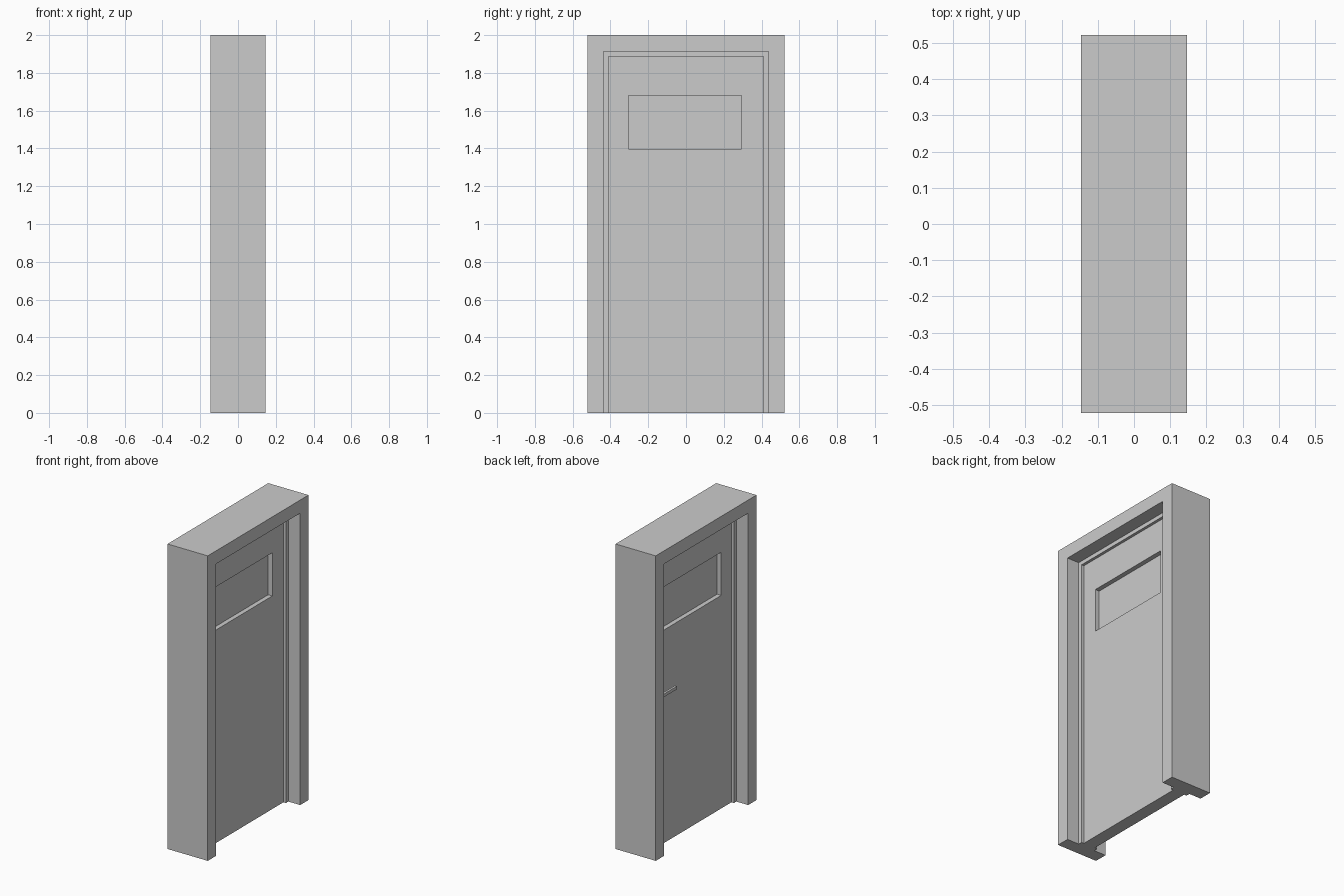
import bpy, bmesh

if "Cube" in bpy.data.objects:
    bpy.data.objects.remove(bpy.data.objects["Cube"])


def loft(name, loops, cap):
    """Skin a row of equal closed loops; cap the ends, or join last to first."""
    bm = bmesh.new()
    rows = [[bm.verts.new(p) for p in loop] for loop in loops]
    pairs = list(zip(rows, rows[1:]))
    if cap:
        bm.faces.new(rows[0])
        bm.faces.new(rows[-1])
    else:
        pairs.append((rows[-1], rows[0]))
    for a, b in pairs:
        for i in range(len(a)):
            j = (i + 1) % len(a)
            bm.faces.new((a[i], a[j], b[j], b[i]))
    bmesh.ops.recalc_face_normals(bm, faces=bm.faces)
    mesh = bpy.data.meshes.new(name)
    bm.to_mesh(mesh)
    bm.free()
    obj = bpy.data.objects.new(name, mesh)
    bpy.context.collection.objects.link(obj)
    return obj


def rect(x, y0, y1, z0, z1):
    return [(x, y0, z0), (x, y1, z0), (x, y1, z1), (x, y0, z1)]


def box(name, x0, x1, y0, y1, z0, z1):
    return loft(name, [rect(x0, y0, y1, z0, z1), rect(x1, y0, y1, z0, z1)], True)


W, H, D = 0.522, 2.0, 0.146      # frame half width, height, half depth
REVEAL, STOP = 0.086, 0.112      # insets of the opening and of the door stop
T = 0.042                        # door half thickness
WINDOW = (-0.305, 0.295, 1.397, 1.68)

# Frame: stepped jamb profile (depth, inset) swept up, across and down
half = [(D, 0), (D, REVEAL), (0.06, REVEAL), (0.06, STOP)]
profile = half + [(-x, i) for x, i in reversed(half)]
corners = [(-1, 0), (-1, 1), (1, 1), (1, 0)]
loft("door_frame",
     [[(x, s * (W - i), t * (H - i)) for x, i in profile] for s, t in corners],
     True)

# Door leaf with a window opening
leaf = (STOP - W, W - STOP, 0, H - STOP)
loft("door_leaf",
     [rect(-T, *WINDOW), rect(-T, *leaf), rect(T, *leaf), rect(T, *WINDOW)],
     False)

# Recessed pane
box("window_pane", -0.012, 0.012, *WINDOW)

# Lever handle on the back of the leaf
box("handle_post", -0.08, -T, 0.345, 0.365, 1.0, 1.02)
box("handle_lever", -0.095, -0.08, 0.23, 0.365, 1.0, 1.02)
